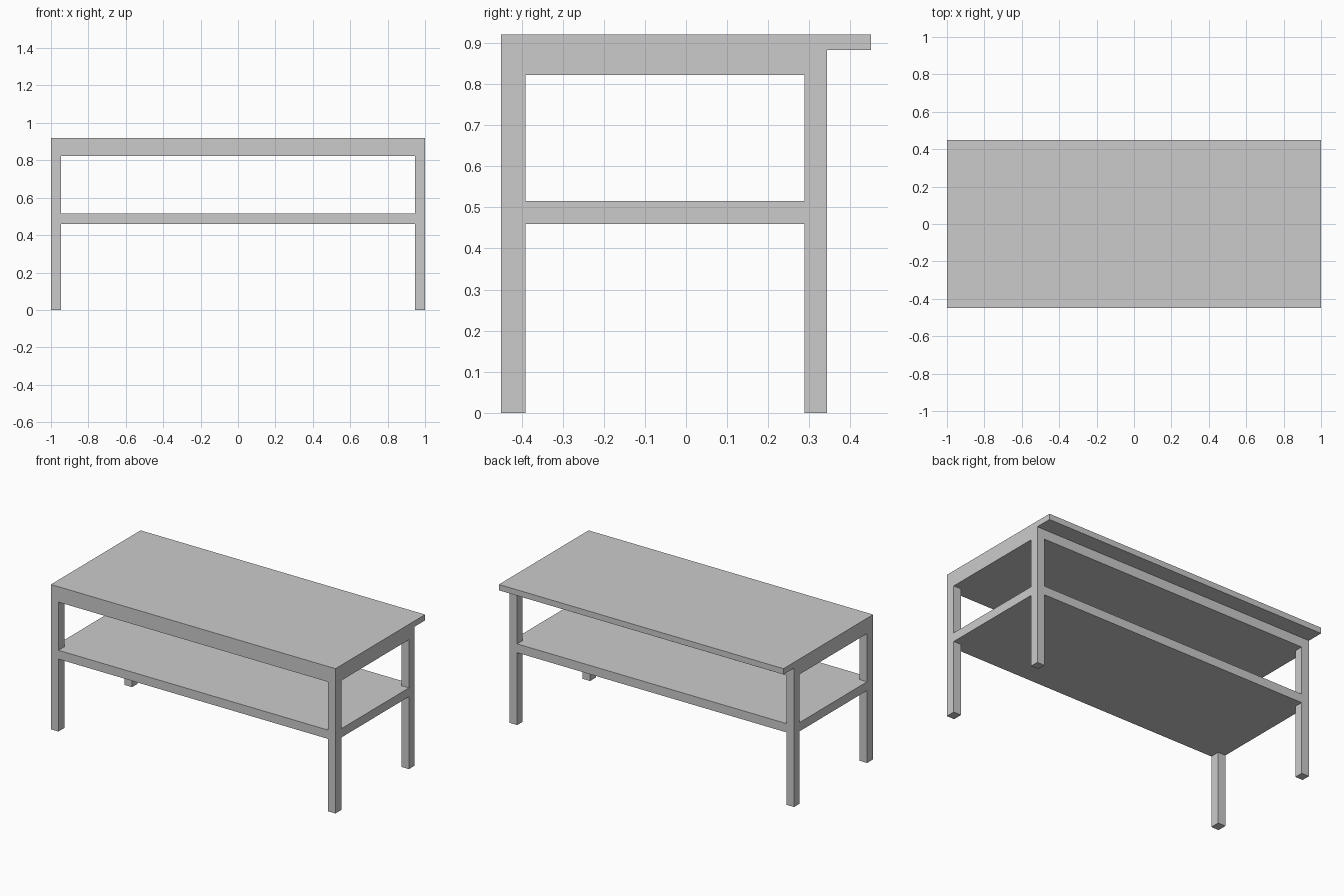
import bpy
import bmesh

if "Cube" in bpy.data.objects:
    bpy.data.objects.remove(bpy.data.objects["Cube"])

W = 1.0                        # half width
FRONT, BACK = -0.45, 0.343     # frame depth range
LEG_W = 0.053
FRONT_D, BACK_D = 0.06, 0.055  # leg depths
APRON_Z, TOP_Z = 0.822, 0.883


def prism(name, outline, z0, z1):
    """Extrude a flat xy outline from z0 up to z1."""
    bm = bmesh.new()
    face = bm.faces.new([bm.verts.new((x, y, z0)) for x, y in outline])
    ext = bmesh.ops.extrude_face_region(bm, geom=[face])
    verts = [v for v in ext["geom"] if isinstance(v, bmesh.types.BMVert)]
    bmesh.ops.translate(bm, verts=verts, vec=(0, 0, z1 - z0))
    bmesh.ops.recalc_face_normals(bm, faces=bm.faces)
    mesh = bpy.data.meshes.new(name)
    bm.to_mesh(mesh)
    bm.free()
    obj = bpy.data.objects.new(name, mesh)
    bpy.context.collection.objects.link(obj)
    return obj


def rect(x0, x1, y0, y1):
    return [(x0, y0), (x1, y0), (x1, y1), (x0, y1)]


# Table top, overhanging at the back
prism("table_top", rect(-W, W, FRONT, 0.45), TOP_Z, 0.92)

# Solid apron flush with the legs
prism("apron", rect(-W, W, FRONT, BACK), APRON_Z, TOP_Z)

# Legs
for side, x in (("left", -W), ("right", W - LEG_W)):
    prism(f"front_{side}_leg", rect(x, x + LEG_W, FRONT, FRONT + FRONT_D), 0, APRON_Z)
    prism(f"back_{side}_leg", rect(x, x + LEG_W, BACK - BACK_D, BACK), 0, APRON_Z)

# Shelf with its corners notched around the legs
xi, yf, yb = W - LEG_W, FRONT + FRONT_D, BACK - BACK_D
right = [(xi, FRONT), (xi, yf), (W, yf), (W, yb), (xi, yb), (xi, BACK)]
left = [(-x, y) for x, y in reversed(right)]
prism("shelf", right + left, 0.46, 0.516)
